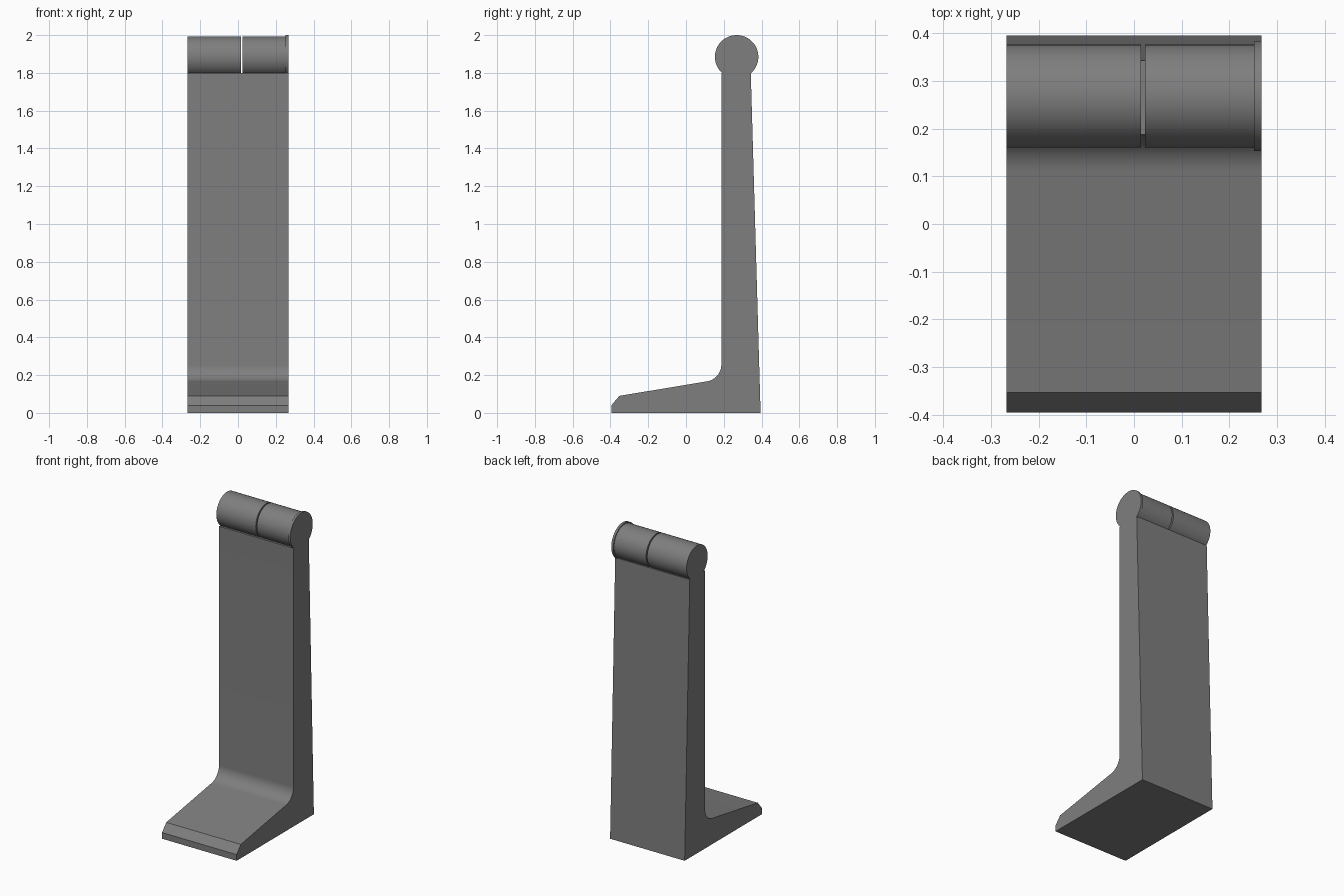
import bpy, bmesh, math

if "Cube" in bpy.data.objects:
    bpy.data.objects.remove(bpy.data.objects["Cube"])

HALF = 0.267            # half width along x
AXIS = (0.268, 1.885)   # barrel centre in y, z

grey = bpy.data.materials.new("mid_grey")
grey.diffuse_color = (0.21, 0.21, 0.21, 1)
grey.use_nodes = True
grey.node_tree.nodes["Principled BSDF"].inputs["Base Color"].default_value = grey.diffuse_color


def extrude_profile(name, points, x0, x1):
    """Solid made by sweeping a closed (y, z) outline along x."""
    bm = bmesh.new()
    face = bm.faces.new([bm.verts.new((x0, y, z)) for y, z in points])
    swept = bmesh.ops.extrude_face_region(bm, geom=[face])["geom"]
    verts = [v for v in swept if isinstance(v, bmesh.types.BMVert)]
    bmesh.ops.translate(bm, verts=verts, vec=(x1 - x0, 0, 0))
    bmesh.ops.recalc_face_normals(bm, faces=bm.faces)
    mesh = bpy.data.meshes.new(name)
    bm.to_mesh(mesh)
    bm.free()
    mesh.materials.append(grey)
    obj = bpy.data.objects.new(name, mesh)
    bpy.context.collection.objects.link(obj)
    bpy.ops.object.select_all(action='DESELECT')
    bpy.context.view_layer.objects.active = obj
    obj.select_set(True)
    bpy.ops.object.shade_smooth_by_angle(angle=math.radians(20))
    return obj


def arc(cy, cz, r, start, end, steps):
    """Points along an arc, angles in degrees."""
    return [(cy + r * math.cos(math.radians(start + (end - start) * i / steps)),
             cz + r * math.sin(math.radians(start + (end - start) * i / steps)))
            for i in range(steps + 1)]


# L-shaped bracket: chamfered toe, sloped foot, rounded inner corner, tapered upright
outline = [(-0.395, 0), (-0.395, 0.04), (-0.353, 0.09)]
outline += arc(0.097, 0.256, 0.09, -80.6, 0, 14)
outline += [(0.188, 1.80), (0.343, 1.80), (0.389, 0.20), (0.395, 0)]
extrude_profile("bracket", outline, -HALF, HALF)


# Hinge barrels with a narrow gap between them, and the end flange
def barrel(name, radius, x0, x1):
    extrude_profile(name, arc(*AXIS, radius, 0, 360, 64)[:-1], x0, x1)


barrel("left_barrel", 0.108, -HALF, 0.015)
barrel("right_barrel", 0.108, 0.023, 0.253)
barrel("end_flange", 0.115, 0.252, HALF)
